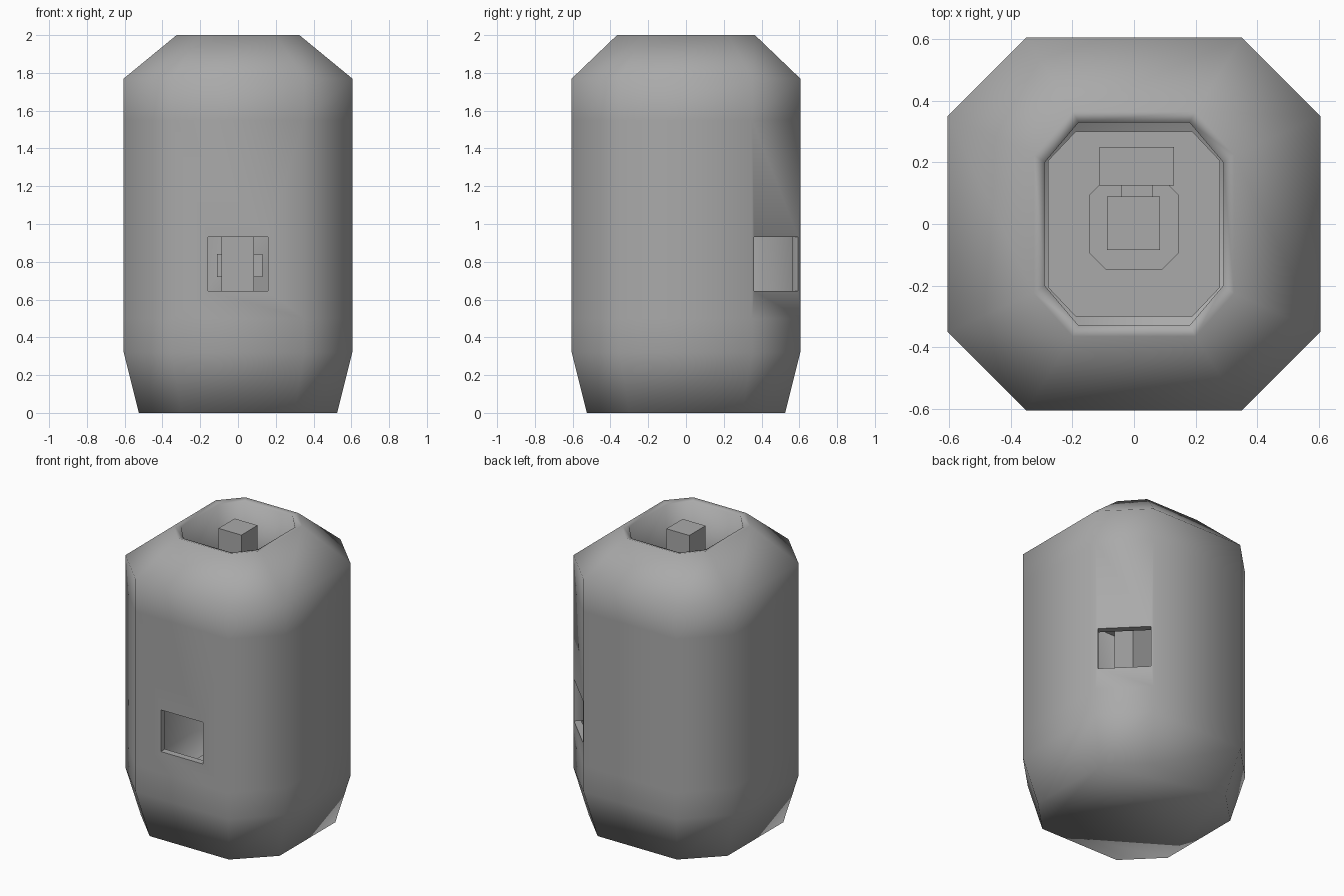
import bpy, bmesh, math
from mathutils import Matrix, Vector

if "Cube" in bpy.data.objects:
    bpy.data.objects.remove(bpy.data.objects["Cube"])

grey = bpy.data.materials.new("grey metal")
grey.diffuse_color = (0.4, 0.4, 0.4, 1)
grey.use_nodes = True
grey.node_tree.nodes["Principled BSDF"].inputs["Base Color"].default_value = grey.diffuse_color


def octagon(hx, hy, cx, cy, z):
    """Eight corners of a box outline with cut corners."""
    pts = [(hx, -cy), (hx, cy), (cx, hy), (-cx, hy),
           (-hx, cy), (-hx, -cy), (-cx, -hy), (cx, -hy)]
    return [(x, y, z) for x, y in pts]


def loft(name, rings):
    """Closed solid through a list of octagon rings."""
    bm = bmesh.new()
    loops = [[bm.verts.new(p) for p in octagon(*r)] for r in rings]
    for a, b in zip(loops, loops[1:]):
        for i in range(8):
            j = (i + 1) % 8
            bm.faces.new((a[i], a[j], b[j], b[i]))
    bm.faces.new(loops[0])
    bm.faces.new(loops[-1])
    bmesh.ops.recalc_face_normals(bm, faces=bm.faces[:])
    return finish(name, bm)


def box(name, lo, hi, turn=0.0):
    """Box between two corners, turned about z."""
    bm = bmesh.new()
    bmesh.ops.create_cube(bm, size=1)
    lo, hi = Vector(lo), Vector(hi)
    size = hi - lo
    m = (Matrix.Rotation(turn, 4, 'Z') @ Matrix.Translation((lo + hi) / 2)
         @ Matrix.Diagonal((*size, 1)))
    bmesh.ops.transform(bm, matrix=m, verts=bm.verts[:])
    return finish(name, bm)


def finish(name, bm):
    me = bpy.data.meshes.new(name)
    bm.to_mesh(me)
    bm.free()
    me.materials.append(grey)
    ob = bpy.data.objects.new(name, me)
    bpy.context.collection.objects.link(ob)
    return ob


# Thick hollow shell: outside from the base up, over the rim, down the neck, inside wall
shell = loft("shell", [
    (0.525, 0.525, 0.30, 0.30, 0.0),
    (0.605, 0.605, 0.35, 0.35, 0.32),
    (0.605, 0.605, 0.35, 0.35, 0.50),
    (0.605, 0.605, 0.35, 0.35, 1.55),
    (0.605, 0.605, 0.35, 0.35, 1.77),
    (0.325, 0.365, 0.20, 0.225, 2.0),
    (0.29, 0.33, 0.18, 0.20, 1.99),
    (0.29, 0.33, 0.18, 0.20, 1.66),
    (0.56, 0.56, 0.33, 0.33, 1.62),
    (0.56, 0.56, 0.33, 0.33, 0.32),
    (0.49, 0.49, 0.28, 0.28, 0.03),
])

# Square openings in the front wall and the back right corner wall
cutters = [
    box("front_cutter", (-0.16, -0.75, 0.645), (0.16, -0.4, 0.93)),
    box("corner_cutter", (0.5, -0.165, 0.645), (0.8, 0.165, 0.93), math.radians(45)),
]
bpy.context.view_layer.objects.active = shell
for c in cutters:
    mod = shell.modifiers.new("opening", 'BOOLEAN')
    mod.operation, mod.solver, mod.object = 'DIFFERENCE', 'EXACT', c
    bpy.ops.object.modifier_apply(modifier=mod.name)
    bpy.data.objects.remove(c)

for o in bpy.context.selected_objects:
    o.select_set(False)
shell.select_set(True)
bpy.ops.object.shade_smooth_by_angle(angle=math.radians(80))

# Inner mechanism: pedestal, hub, tall post and side block
loft("pedestal", [(0.28, 0.30, 0.19, 0.205, z) for z in (0.03, 0.35)])
loft("hub", [(0.145, 0.15, 0.09, 0.095, z) for z in (0.35, 0.55)])
box("post", (-0.088, -0.085, 0.55), (0.085, 0.09, 1.99))
box("side_block", (-0.112, 0.125, 0.72), (0.13, 0.25, 0.84))
box("block_link", (-0.04, 0.08, 0.75), (0.06, 0.13, 0.81))
